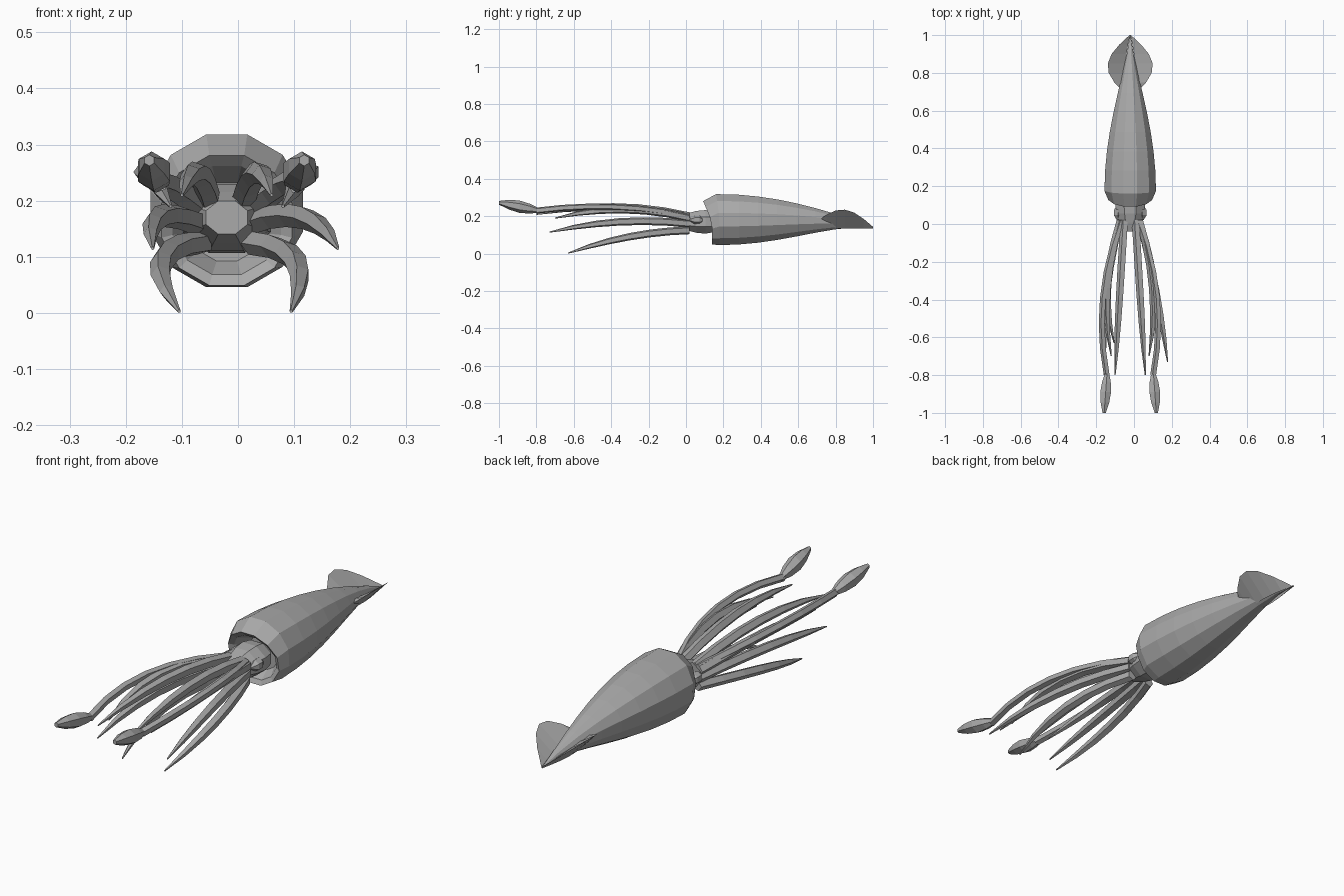
import bpy, bmesh, math
from mathutils import Vector

if "Cube" in bpy.data.objects:
    bpy.data.objects.remove(bpy.data.objects["Cube"])

AXIS = -0.02  # the body's midline
SIDES = {"left": 1, "right": -1}

grey = bpy.data.materials.new("soft grey")
grey.use_nodes = True
COLOUR = (0.4, 0.4, 0.4, 1)
grey.diffuse_color = COLOUR
grey.node_tree.nodes["Principled BSDF"].inputs["Base Color"].default_value = COLOUR


def loft(name, rings):
    """Skin a list of equal-length point rings and cap both ends."""
    bm = bmesh.new()
    loops = [[bm.verts.new(point) for point in ring] for ring in rings]
    count = len(loops[0])
    for near, far in zip(loops, loops[1:]):
        for i in range(count):
            j = (i + 1) % count
            bm.faces.new((near[i], near[j], far[j], far[i]))
    bm.faces.new(loops[0])
    bm.faces.new(loops[-1])
    bmesh.ops.recalc_face_normals(bm, faces=bm.faces)
    mesh = bpy.data.meshes.new(name)
    bm.to_mesh(mesh)
    bm.free()
    mesh.materials.append(grey)
    obj = bpy.data.objects.new(name, mesh)
    bpy.context.collection.objects.link(obj)


def ring(x, y, z, radius, sides, flatten=1, lip=0):
    """Upright polygon with a flat top; lip pulls its upper half forward."""
    points = []
    for i in range(sides):
        angle = math.tau * (i + 0.5) / sides
        across, up = math.cos(angle), math.sin(angle)
        points.append(Vector((x + radius * across,
                              y - lip * max(0, up),
                              z + radius * flatten * up)))
    return points


def steps(count):
    return [i / count for i in range(count + 1)]


def mix(start, end, t):
    return start + (end - start) * t


def bend(start, middle, end, t):
    """Parabola through three values."""
    return (start * (1 - t) * (1 - 2 * t) + 4 * middle * t * (1 - t)
            + end * t * (2 * t - 1))


# Mantle: recessed mouth and rim, then a long taper that sinks to the tail
mantle = [ring(AXIS, 0.2, 0.16, 0.07, 12),
          ring(AXIS, 0.15, 0.165, 0.1, 12, lip=0.04),
          ring(AXIS, 0.14, 0.165, 0.12, 12, lip=0.05)]
for t in steps(8):
    radius = 0.14 * math.cos(t * math.pi / 2) ** 1.25 + 0.001
    mantle.append(ring(AXIS, mix(0.18, 1, t), 0.182 - 0.045 * t ** 5, radius, 12,
                       lip=0.02 * (t == 0)))
loft("mantle", mantle)

# Head: swells between the neck and the arm crown
loft("head", [ring(AXIS, mix(0.2, -0.04, t), 0.17,
                   0.04 + 0.045 * math.sin(math.pi * t ** 0.8), 8, flatten=0.8)
              for t in steps(5)])

# Limbs: tip y, then height and spread at root, middle and tip
limbs = {
    "upper_arm": (-0.8, (0.2, 0.25, 0.21), (0.03, 0.055, 0.08)),
    "side_arm": (-0.7, (0.19, 0.235, 0.19), (0.05, 0.12, 0.1)),
    "middle_arm": (-0.73, (0.16, 0.17, 0.115), (0.05, 0.13, 0.165)),
    "lower_arm": (-0.63, (0.125, 0.09, 0.003), (0.045, 0.12, 0.1)),
    "tentacle": (-0.8, (0.2, 0.25, 0.23), (0.045, 0.143, 0.123)),
}
# Sideways lean of the tips, the same way on both sides
lean = {"middle_arm": 0.033, "lower_arm": 0.015}

for label, side in SIDES.items():
    # Fin: upswept wedge with a rounded outline and a pointed end
    fin = []
    for t in steps(6):
        y = mix(0.7, 1, t)
        reach = 0.12 * math.sin(math.pi * mix(0.1, 0.99, t))
        root = AXIS + side * reach / 5
        fin.append([Vector((root, y, 0.135)),
                    Vector((AXIS + side * reach, y, 0.14 + 0.8 * reach)),
                    Vector((root, y, mix(0.19, 0.14, t)))])
    loft(label + "_fin", fin)

    # Eye: faceted bulge on the head
    loft(label + "_eye", [ring(AXIS + side * 0.066, mix(0.1, 0.02, t), 0.18,
                               0.005 + 0.022 * math.sin(math.pi * t), 6)
                          for t in steps(3)])

    # Arms taper to points, tentacles keep their thickness
    for kind, (tip, height, spread) in limbs.items():
        path = []
        for t in steps(6):
            if kind == "tentacle":
                radius = 0.017
            else:
                radius = 0.003 + 0.019 * (1 - t ** 4)
            x = AXIS + side * bend(*spread, t) + lean.get(kind, 0) * t * t
            path.append(ring(x, mix(0.02, tip, t), bend(*height, t), radius, 5))
        loft(label + "_" + kind, path)

    # Club: swollen end of the tentacle
    loft(label + "_club", [ring(AXIS + side * mix(0.122, 0.138, t),
                                mix(-0.78, -1, t), mix(0.23, 0.272, t),
                                0.01 + 0.023 * math.sin(math.pi * t), 6)
                           for t in steps(4)])
